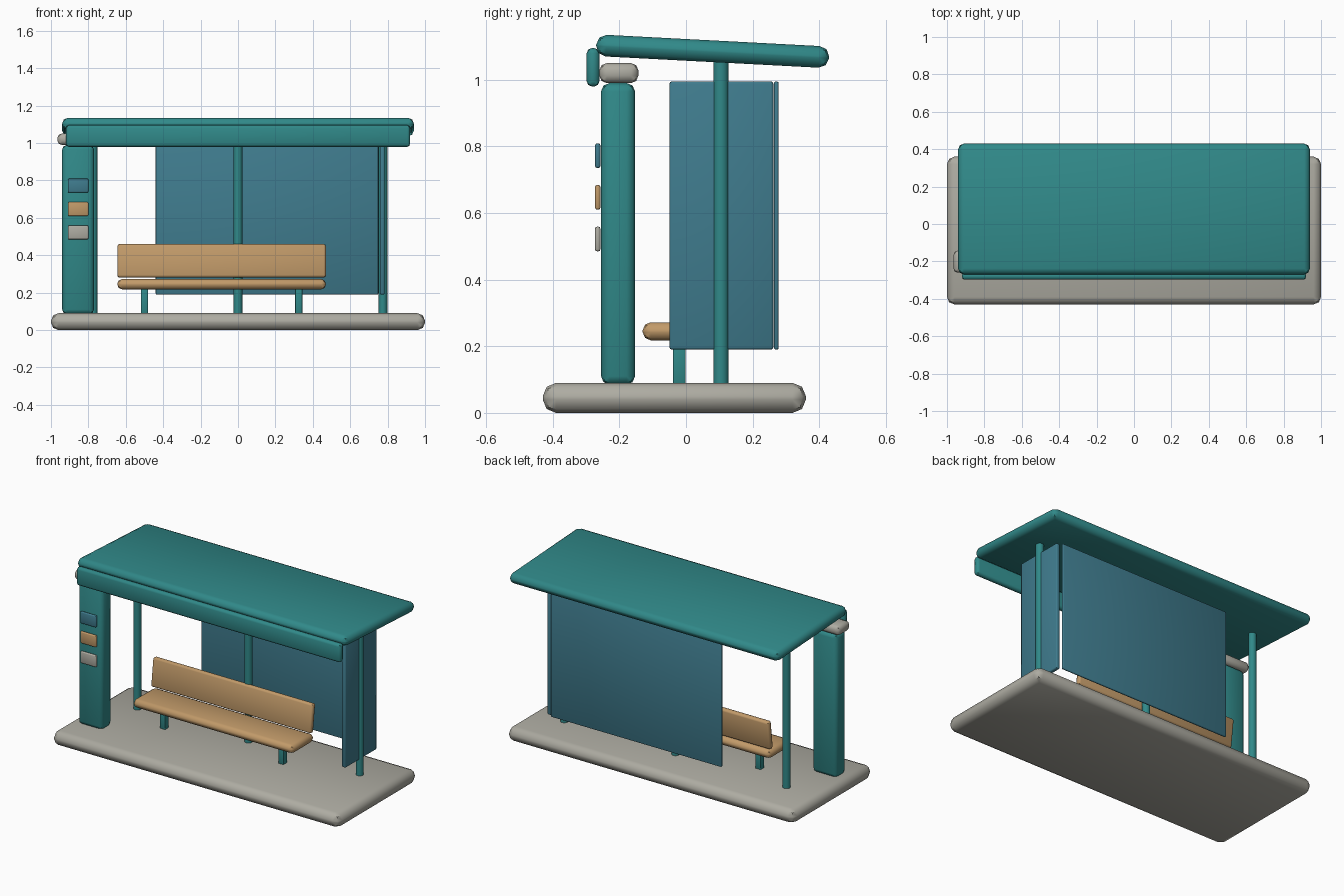
import bpy, bmesh, math
from mathutils import Vector

if "Cube" in bpy.data.objects:
    bpy.data.objects.remove(bpy.data.objects["Cube"])


def material(name, rgb):
    m = bpy.data.materials.new(name)
    m.diffuse_color = (*rgb, 1)
    m.use_nodes = True
    m.node_tree.nodes["Principled BSDF"].inputs["Base Color"].default_value = m.diffuse_color
    return m


TEAL = material("teal_paint", (0.03, 0.25, 0.25))
GLASS = material("blue_glass", (0.05, 0.20, 0.27))
WOOD = material("tan_wood", (0.53, 0.32, 0.14))
STONE = material("warm_grey", (0.42, 0.41, 0.36))


def finish(bm, name, loc, mat, tilt=0):
    me = bpy.data.meshes.new(name)
    bm.to_mesh(me)
    bm.free()
    ob = bpy.data.objects.new(name, me)
    ob.location = loc
    ob.rotation_euler.x = math.radians(tilt)
    me.materials.append(mat)
    bpy.context.collection.objects.link(ob)
    return ob


def box(name, x, y, z, mat, bevel=0.005, tilt=0):
    """Rounded box from (min, max) ranges, tilted about its own centre."""
    size = Vector((x[1] - x[0], y[1] - y[0], z[1] - z[0]))
    centre = Vector((sum(x), sum(y), sum(z))) / 2
    bm = bmesh.new()
    bmesh.ops.create_cube(bm, size=1)
    bmesh.ops.scale(bm, vec=size, verts=bm.verts)
    bmesh.ops.bevel(bm, geom=bm.edges[:], offset=bevel, segments=2,
                    profile=0.5, affect='EDGES', clamp_overlap=True)
    return finish(bm, name, centre, mat, tilt)


def post(name, x, y, z0, z1, r):
    bm = bmesh.new()
    bmesh.ops.create_cone(bm, cap_ends=True, segments=16, radius1=r, radius2=r, depth=z1 - z0)
    return finish(bm, name, (x, y, (z0 + z1) / 2), TEAL)


# Ground slab
box("base_slab", (-1, 1), (-0.43, 0.36), (0, 0.09), STONE, 0.04)

# Sloping roof and front fascia
box("roof", (-0.94, 0.94), (-0.27, 0.43), (1.053, 1.118), TEAL, 0.03, tilt=-3)
box("fascia", (-0.92, 0.92), (-0.298, -0.26), (0.98, 1.095), TEAL, 0.015)

# Roof posts
for label, x in (("left", -0.775), ("middle", 0), ("right", 0.775)):
    post(label + "_post", x, 0.105, 0.085, 1.06, 0.023)

# Glass panels
box("back_panel", (-0.44, 0.75), (0.264, 0.278), (0.19, 0.995), GLASS, 0.005)
box("side_panel", (0.758, 0.784), (-0.05, 0.262), (0.19, 0.995), GLASS, 0.007)

# Information pillar with cap and plates
box("pillar", (-0.94, -0.77), (-0.255, -0.153), (0.085, 0.99), TEAL, 0.025)
box("pillar_cap", (-0.965, -0.745), (-0.26, -0.143), (0.99, 1.05), STONE, 0.022)
for i, (z, mat) in enumerate(((0.772, GLASS), (0.647, WOOD), (0.522, STONE))):
    box(f"pillar_plate_{i + 1}", (-0.91, -0.80), (-0.273, -0.257),
        (z - 0.037, z + 0.037), mat, 0.006)

# Bench
box("bench_seat", (-0.645, 0.47), (-0.13, 0.09), (0.218, 0.272), WOOD, 0.024)
box("bench_backrest", (-0.645, 0.47), (0.06, 0.094), (0.28, 0.46), WOOD, 0.012, tilt=-7)
for label, x in (("left", -0.50), ("right", 0.325)):
    box(label + "_bench_leg", (x - 0.019, x + 0.019), (-0.039, -0.001), (0.085, 0.225), TEAL, 0.004)

# Smooth shading with crisp edges
bpy.ops.object.select_all(action='SELECT')
bpy.context.view_layer.objects.active = bpy.data.objects["base_slab"]
bpy.ops.object.shade_smooth_by_angle(angle=math.radians(46))
